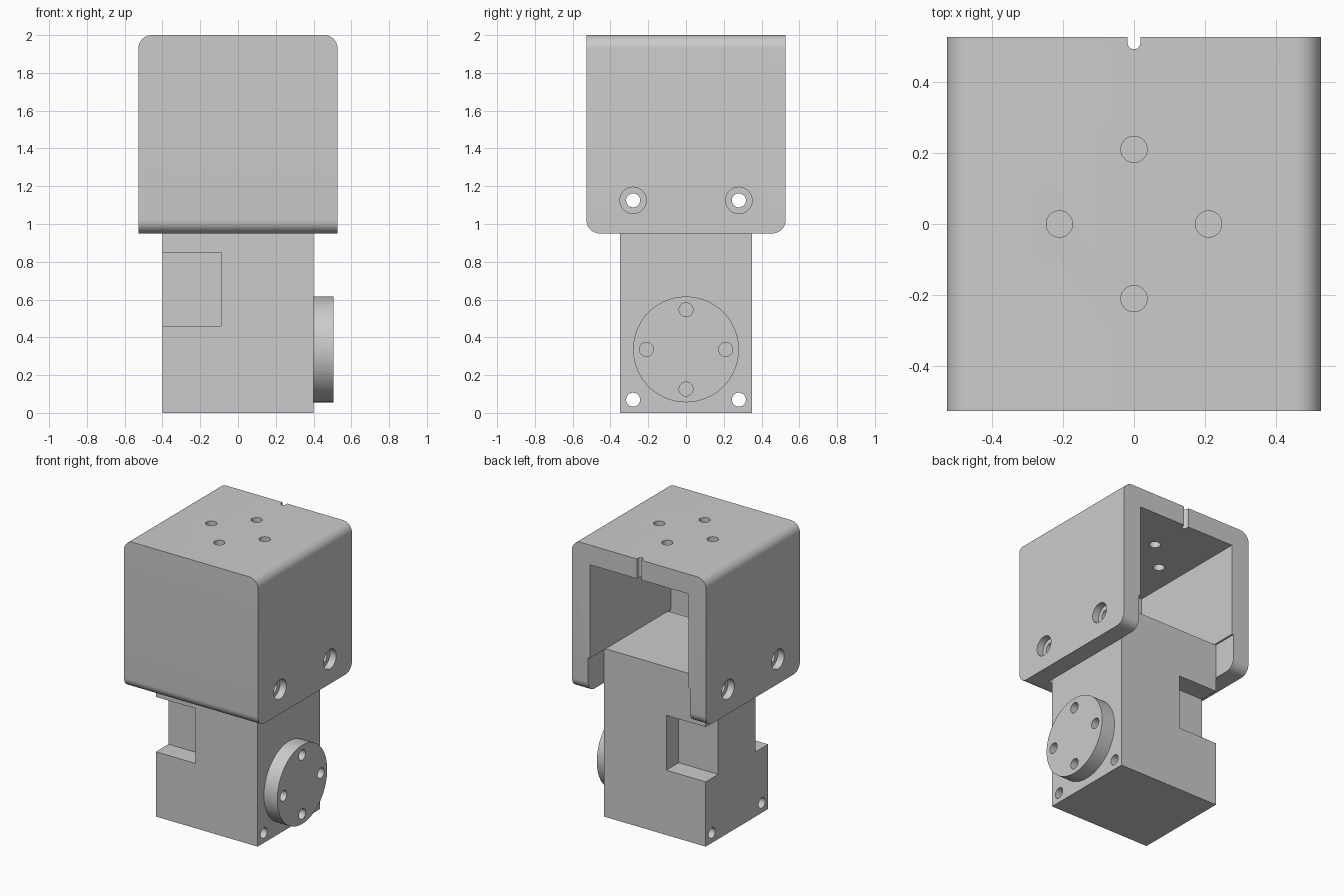
import bpy, bmesh, math
from mathutils import Matrix, Vector

default = bpy.data.objects.get("Cube")
if default:
    bpy.data.objects.remove(default, do_unlink=True)

grey = bpy.data.materials.new("plain grey")
grey.use_nodes = True
colour = (0.6, 0.6, 0.6, 1)
grey.diffuse_color = colour
grey.node_tree.nodes["Principled BSDF"].inputs["Base Color"].default_value = colour


def finish(name, bm):
    bmesh.ops.recalc_face_normals(bm, faces=bm.faces)
    mesh = bpy.data.meshes.new(name)
    bm.to_mesh(mesh)
    bm.free()
    mesh.materials.append(grey)
    obj = bpy.data.objects.new(name, mesh)
    bpy.context.collection.objects.link(obj)
    return obj


def box(name, low, high, round_edges=None, radius=0.07):
    """Box between two corners; round_edges picks the edges to round."""
    low, high = Vector(low), Vector(high)
    bm = bmesh.new()
    bmesh.ops.create_cube(bm, size=1)
    for v in bm.verts:
        v.co = (low + high) / 2 + v.co * (high - low)
    if round_edges:
        edges = [e for e in bm.edges if round_edges(e)]
        bmesh.ops.bevel(bm, geom=edges, offset=radius, segments=10,
                        profile=0.5, affect='EDGES')
    return finish(name, bm)


def rod(name, start, end, radius, sides=40):
    """Cylinder running between two points."""
    start, end = Vector(start), Vector(end)
    axis = end - start
    bm = bmesh.new()
    turn = axis.to_track_quat('Z', 'Y').to_matrix().to_4x4()
    bmesh.ops.create_cone(bm, cap_ends=True, segments=sides, radius1=radius,
                          radius2=radius, depth=axis.length,
                          matrix=Matrix.Translation((start + end) / 2) @ turn)
    return finish(name, bm)


def cut(target, cutter):
    """Subtract the cutter and throw it away."""
    bpy.context.view_layer.objects.active = target
    mod = target.modifiers.new("cut", 'BOOLEAN')
    mod.operation = 'DIFFERENCE'
    mod.solver = 'EXACT'
    mod.object = cutter
    bpy.ops.object.modifier_apply(modifier=mod.name)
    bpy.data.objects.remove(cutter, do_unlink=True)


HALF, BASE, TOP = 0.527, 0.95, 2.0      # bracket extents
BODY_X, BODY_Y, BODY_TOP = 0.4, 0.35, 1.195
PIN, PIN_Y, RING = 0.037, 0.28, 0.21    # hole radius, hole spacing, hole ring
UPPER_PIN, LOWER_PIN = 1.125, 0.07      # hole heights
compass = [(1, 0), (0, 1), (-1, 0), (0, -1)]


# Bracket: top edges round along y, bottom edges round along x
def bracket_edge(e):
    mid = (e.verts[0].co + e.verts[1].co) / 2
    along = e.verts[1].co - e.verts[0].co
    if mid.z > TOP - 0.01:
        return abs(along.y) > 0.5
    return mid.z < BASE + 0.01 and abs(along.x) > 0.5


bracket = box("bracket", (-HALF, -HALF, BASE), (HALF, HALF, TOP), bracket_edge)
# Cavity, open to the back and below, wider where it grips the body
cut(bracket, box("cavity", (-0.387, -0.387, 0.8), (0.387, 0.7, 1.86)))
cut(bracket, box("grip", (-BODY_X, -0.387, 0.8), (BODY_X, 0.7, BODY_TOP)))
# Ring of holes in the top
for x, y in compass:
    cut(bracket, rod("hole", (x * RING, y * RING, 1.8), (x * RING, y * RING, 2.1), PIN))
# Cable slot with a round end
cut(bracket, box("slot", (-0.018, 0.51, 1.8), (0.018, 0.6, 2.1)))
cut(bracket, rod("slot_end", (0, 0.51, 1.8), (0, 0.51, 2.1), 0.018, 24))

# Body block with a pocket at the front and back of its right side
body = box("body", (-BODY_X, -BODY_Y, 0), (BODY_X, BODY_Y, BODY_TOP))
for lo, hi in ((-0.5, -0.21), (0.21, 0.5)):
    cut(body, box("pocket", (-0.5, lo, 0.46), (-0.09, hi, 0.85)))

# Cross holes, with counterbores in the bracket sides
for y in (-PIN_Y, PIN_Y):
    for z in (UPPER_PIN, LOWER_PIN):
        cut(body, rod("hole", (-0.7, y, z), (0.7, y, z), PIN))
    cut(bracket, rod("hole", (-0.7, y, UPPER_PIN), (0.7, y, UPPER_PIN), PIN))
    for s in (-1, 1):
        cut(bracket, rod("counterbore", (s * (HALF - 0.05), y, UPPER_PIN),
                         (s * 0.7, y, UPPER_PIN), 0.07))

# Output disc with a ring of holes
DISC_Z = 0.336
disc = rod("output_disc", (BODY_X, 0, DISC_Z), (0.505, 0, DISC_Z), 0.28, 72)
for y, z in compass:
    p = (y * RING, DISC_Z + z * RING)
    cut(disc, rod("hole", (0.3, *p), (0.6, *p), PIN))

# Smooth curved walls, keep corners crisp
for obj in (bracket, body, disc):
    bpy.ops.object.select_all(action='DESELECT')
    obj.select_set(True)
    bpy.context.view_layer.objects.active = obj
    bpy.ops.object.shade_smooth_by_angle(angle=math.radians(30))
